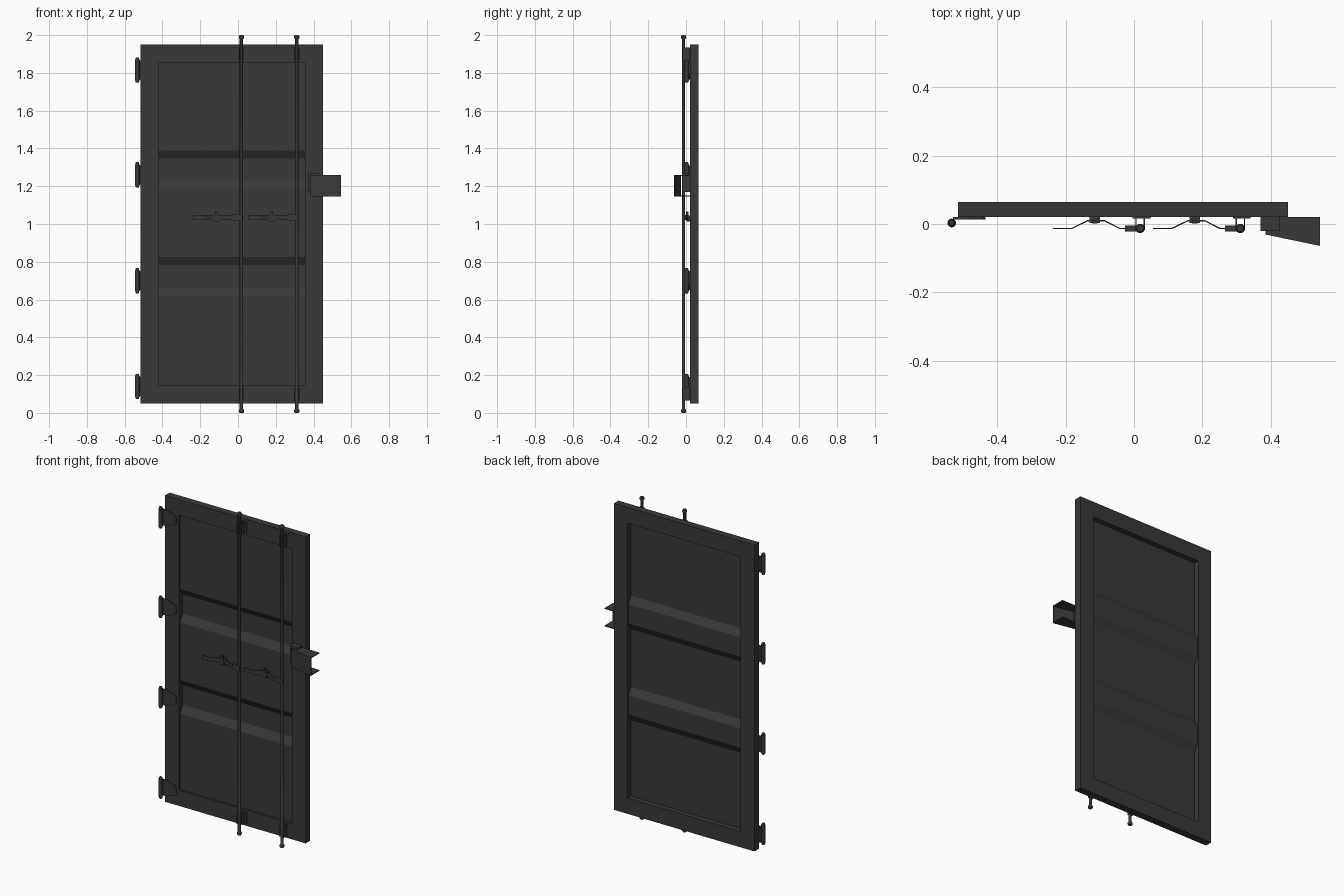
import bpy, bmesh, math
from mathutils import Vector

if "Cube" in bpy.data.objects:
    bpy.data.objects.remove(bpy.data.objects["Cube"])

mat = bpy.data.materials.new("dark_steel")
mat.diffuse_color = (0.04, 0.04, 0.04, 1)
mat.use_nodes = True
mat.node_tree.nodes["Principled BSDF"].inputs["Base Color"].default_value = mat.diffuse_color


def finish(name, bm):
    bmesh.ops.recalc_face_normals(bm, faces=bm.faces[:])
    me = bpy.data.meshes.new(name)
    bm.to_mesh(me)
    bm.free()
    me.materials.append(mat)
    ob = bpy.data.objects.new(name, me)
    bpy.context.scene.collection.objects.link(ob)
    return ob


def prism(name, pts, offset):
    """Extrude a closed 3D outline by an offset vector."""
    bm = bmesh.new()
    face = bm.faces.new([bm.verts.new(p) for p in pts])
    ext = bmesh.ops.extrude_face_region(bm, geom=[face], use_keep_orig=True)
    verts = [g for g in ext["geom"] if isinstance(g, bmesh.types.BMVert)]
    bmesh.ops.translate(bm, verts=verts, vec=Vector(offset))
    return finish(name, bm)


def box(name, x0, x1, y0, y1, z0, z1):
    return prism(name, [(x0, y0, z0), (x1, y0, z0), (x1, y1, z0), (x0, y1, z0)],
                 (0, 0, z1 - z0))


def lathe(name, x, y, profile, sides, closed=False):
    """Revolve (radius, z) points around a vertical axis."""
    bm = bmesh.new()
    rings = [[bm.verts.new((x + r * math.cos(2 * math.pi * i / sides),
                            y + r * math.sin(2 * math.pi * i / sides), z))
              for i in range(sides)] for r, z in profile]
    pairs = list(zip(rings, rings[1:]))
    if closed:
        pairs.append((rings[-1], rings[0]))
    else:
        bm.faces.new(rings[0])
        bm.faces.new(rings[-1])
    for a, b in pairs:
        for i in range(sides):
            j = (i + 1) % sides
            bm.faces.new((a[i], a[j], b[j], b[i]))
    ob = finish(name, bm)
    bpy.ops.object.select_all(action='DESELECT')
    bpy.context.view_layer.objects.active = ob
    ob.select_set(True)
    bpy.ops.object.shade_smooth_by_angle(angle=math.radians(50))
    return ob


# Door frame: rectangular ring
bm = bmesh.new()
loops = []
for x0, x1, z0, z1, y in ((-.515, .45, .05, 1.95, .02), (-.42, .355, .148, 1.852, .02),
                          (-.42, .355, .148, 1.852, .065), (-.515, .45, .05, 1.95, .065)):
    loops.append([bm.verts.new(p) for p in
                  ((x0, y, z0), (x1, y, z0), (x1, y, z1), (x0, y, z1))])
for k in range(4):
    a, b = loops[k], loops[(k + 1) % 4]
    for i in range(4):
        j = (i + 1) % 4
        bm.faces.new((a[i], a[j], b[j], b[i]))
finish("door_frame", bm)

# Corrugated panel: sheet with two channels bulging to the back
bm = bmesh.new()
front, back = .032, .058
profile = [(front, .148)]
for z in (.618, 1.183):
    profile += [(front, z), (back, z + .045), (back, z + .165), (front, z + .207)]
profile.append((front, 1.852))
rows = [[bm.verts.new((x, y, z)) for x in (-.42, .355)] for y, z in profile]
for a, b in zip(rows, rows[1:]):
    bm.faces.new((a[0], a[1], b[1], b[0]))
finish("corrugated_panel", bm)

# Hinges: tapered leaf, curled barrel and pin
for n, z in enumerate((.14, .70, 1.26, 1.815)):
    leaf = [(-.53, .013, z - .05), (-.50, .013, z - .05), (-.445, .013, z - .03),
            (-.435, .013, z - .02), (-.435, .013, z + .02), (-.445, .013, z + .03),
            (-.50, .013, z + .05), (-.53, .013, z + .05)]
    prism(f"hinge_leaf_{n}", leaf, (0, .007, 0))
    lathe(f"hinge_barrel_{n}", -.533, .003,
          [(.009, z - .055), (.013, z - .055), (.013, z + .055), (.009, z + .055)],
          12, closed=True)
    lathe(f"hinge_pin_{n}", -.533, .003,
          [(.007, z - .067), (.010, z - .062), (.010, z - .055), (.008, z - .05),
           (.008, z + .05), (.010, z + .055), (.010, z + .062), (.007, z + .067)], 12)

# Locking rods with their brackets, handles and catches
for n, x in enumerate((.018, .311)):
    y = -.013
    lathe(f"lock_rod_{n}", x, y,
          [(.010, 0), (.014, .005), (.014, .015), (.009, .022),
           (.009, 1.978), (.014, 1.985), (.014, 1.995), (.010, 2)], 10)
    for m, z in enumerate((.065, 1.865)):
        box(f"rod_bracket_base_{n}_{m}", x - .022, x + .03, .016, .021, z, z + .07)
        for k, dx in enumerate((-.012, .012)):
            box(f"rod_bracket_side_{n}_{m}_{k}", x + dx - .002, x + dx + .002,
                -.018, .021, z, z + .07)
    # Bent flat handle with a clamp on the rod
    path = [(-.255, -.013), (-.20, -.013), (-.155, .009), (-.103, .009),
            (-.06, -.013), (-.02, -.013)]
    outline = [(x + a, b - .002, 1.022) for a, b in path]
    outline += [(x + a, b + .002, 1.022) for a, b in reversed(path)]
    prism(f"handle_{n}", outline, (0, 0, .026))
    box(f"handle_clamp_{n}", x - .045, x + .006, -.022, -.004, 1.018, 1.05)
    # Catch behind the handle, with a narrow keeper tab
    box(f"catch_{n}", x - .148, x - .118, .003, .032, 1.012, 1.046)
    box(f"catch_tab_{n}", x - .141, x - .125, .001, .012, 1.046, 1.066)

# Lock cover: sloped front with top and bottom webs, open to the right and back
slope = [(.385, .02), (.385, -.031), (.544, -.064), (.544, .02)]
for name, z in (("top", 1.253), ("bottom", 1.145)):
    prism(f"lock_cover_{name}", [(a, b, z) for a, b in slope], (0, 0, .006))
prism("lock_cover_front", [(.385, -.031, 1.145), (.544, -.064, 1.145),
                           (.544, -.059, 1.145), (.385, -.026, 1.145)], (0, 0, .114))
box("lock_mount", .37, .425, -.02, .021, 1.17, 1.27)
